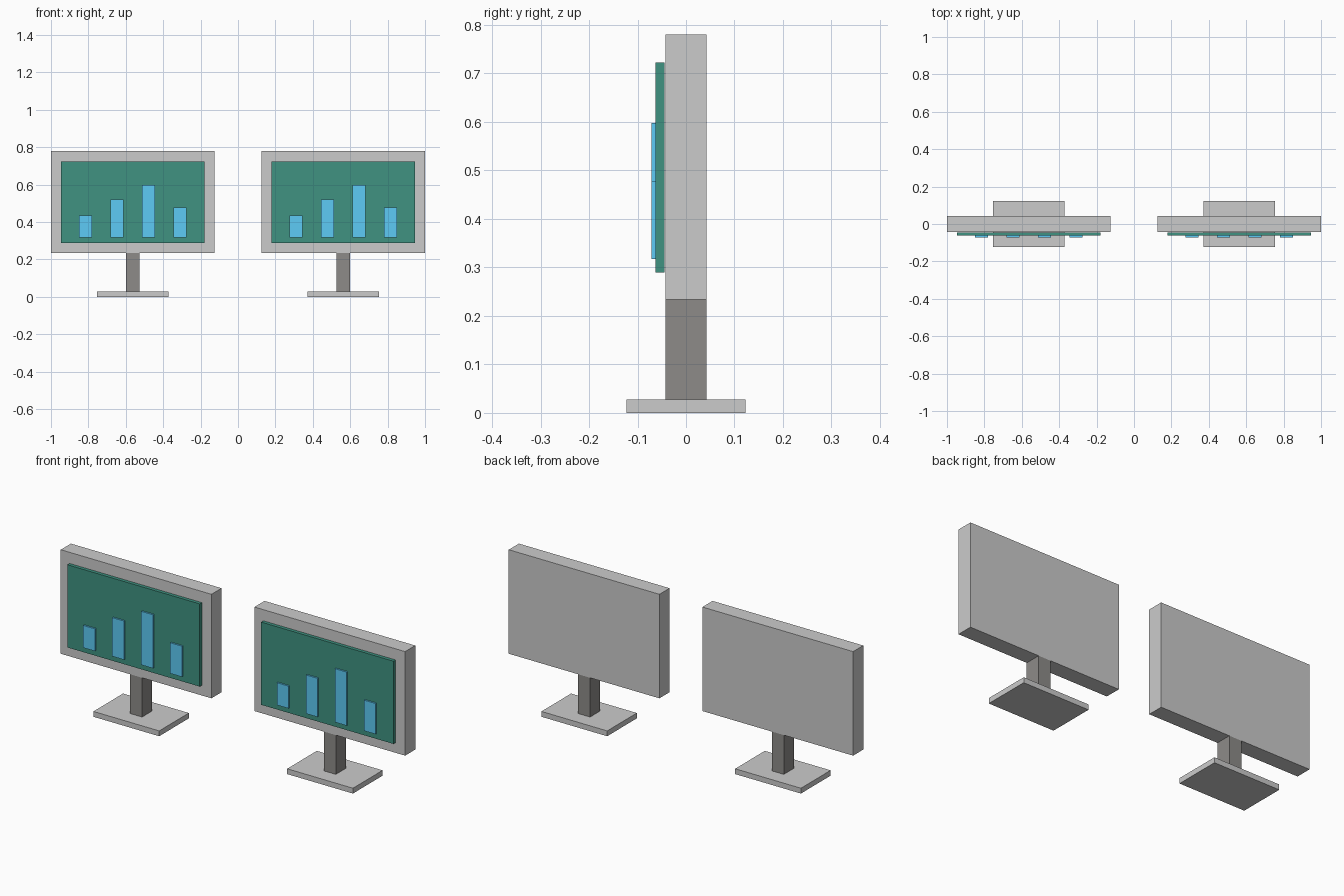
import bpy

if "Cube" in bpy.data.objects:
    bpy.data.objects.remove(bpy.data.objects["Cube"])


def material(name, rgb):
    mat = bpy.data.materials.new(name)
    mat.diffuse_color = (*rgb, 1)
    mat.use_nodes = True
    mat.node_tree.nodes["Principled BSDF"].inputs["Base Color"].default_value = mat.diffuse_color
    return mat


def box(name, x, y, z, mat=None):
    """Box from (min, max) ranges on each axis."""
    bpy.ops.mesh.primitive_cube_add(size=1, location=[sum(r) / 2 for r in (x, y, z)])
    obj = bpy.context.object
    obj.name = name
    obj.scale = [r[1] - r[0] for r in (x, y, z)]
    bpy.ops.object.transform_apply(location=False, rotation=False, scale=True)
    if mat:
        obj.data.materials.append(mat)
    return obj


def span(centre, width):
    return (centre - width / 2, centre + width / 2)


dark = material("dark_plastic", (0.27, 0.26, 0.25))
green = material("screen_green", (0.05, 0.29, 0.22))
blue = material("chart_blue", (0.11, 0.60, 0.92))

bar_tops = (0.434, 0.52, 0.598, 0.478)

for side, cx in (("left", -0.5625), ("right", 0.5625)):
    # foot, neck and casing
    box(f"{side}_base", span(cx, 0.382), (-0.123, 0.123), (0, 0.028))
    box(f"{side}_neck", span(cx, 0.07), (-0.042, 0.042), (0.028, 0.234), dark)
    box(f"{side}_casing", span(cx, 0.875), (-0.042, 0.042), (0.234, 0.78))
    # display panel with a bar chart standing proud of it
    box(f"{side}_screen", span(cx, 0.768), (-0.0625, -0.0445), (0.289, 0.723), green)
    for i, top in enumerate(bar_tops):
        bx = cx + (i - 1.5) * 0.1685
        box(f"{side}_chart_bar_{i + 1}", span(bx, 0.068), (-0.071, -0.0625), (0.317, top), blue)
